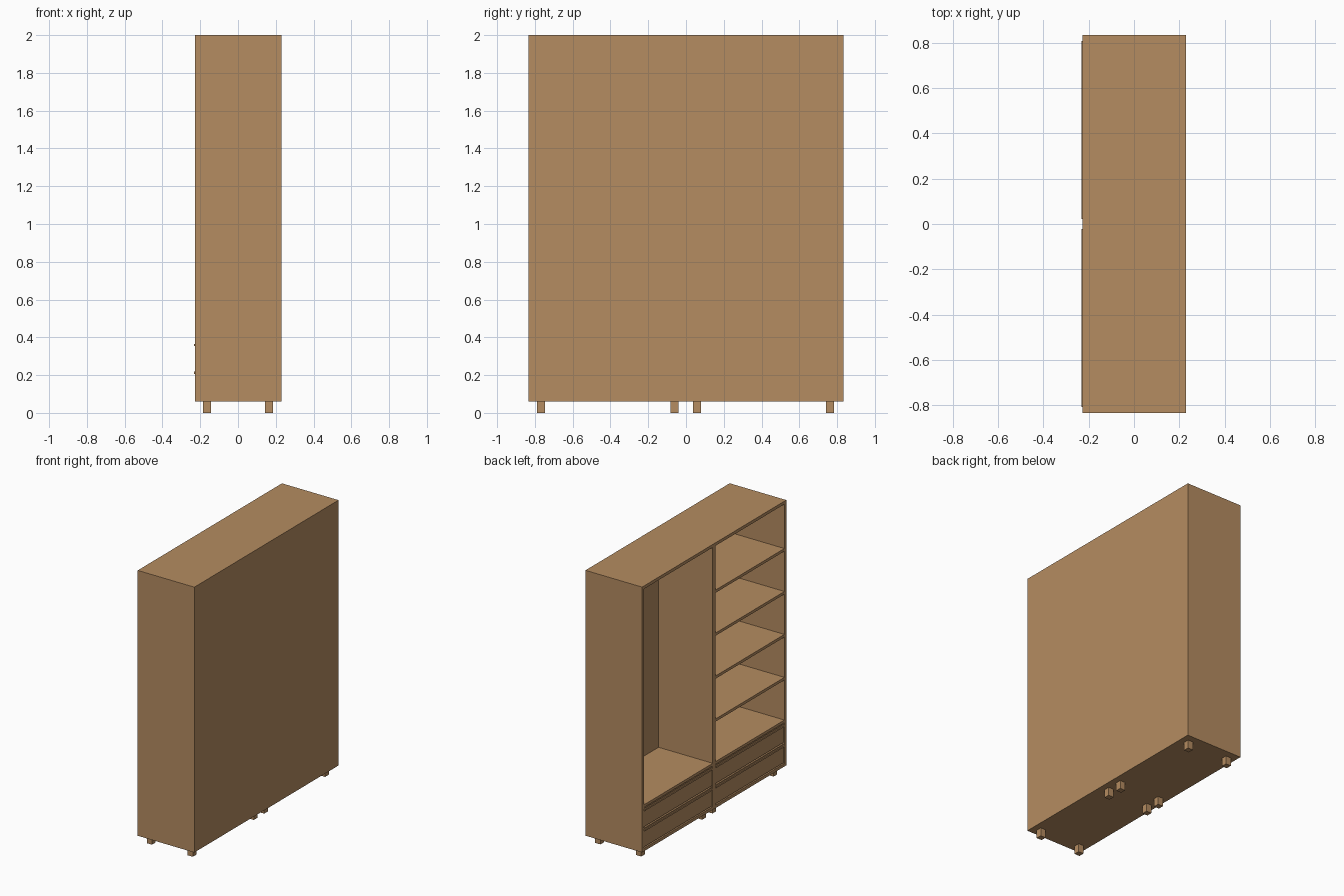
import bpy

if "Cube" in bpy.data.objects:
    bpy.data.objects.remove(bpy.data.objects["Cube"])

# single wood colour
wood = bpy.data.materials.new("warm_wood")
wood.diffuse_color = (0.462, 0.262, 0.119, 1)
wood.use_nodes = True
wood.node_tree.nodes["Principled BSDF"].inputs["Base Color"].default_value = wood.diffuse_color


def box(name, x, y, z):
    """Box from (min, max) ranges on each axis."""
    vs = [(a, b, c) for a in x for b in y for c in z]
    fs = [(0, 1, 3, 2), (4, 6, 7, 5), (0, 4, 5, 1),
          (2, 3, 7, 6), (0, 2, 6, 4), (1, 5, 7, 3)]
    me = bpy.data.meshes.new(name)
    me.from_pydata(vs, [], fs)
    me.materials.append(wood)
    ob = bpy.data.objects.new(name, me)
    bpy.context.collection.objects.link(ob)
    return ob


F, B = -0.228, 0.23          # open front and back (x)
W, T = 0.833, 0.022          # half width (y), board thickness
Z0, Z1 = 0.06, 2.0
IN = 0.21                    # inner face of the back panel
D = 0.017                    # half thickness of the divider

# carcass
box("top_panel", (F, B), (-W, W), (Z1 - T, Z1))
box("bottom_panel", (F, B), (-W, W), (Z0, Z0 + T))
box("back_panel", (IN, B), (-W, W), (Z0 + T, Z1 - T))
box("shelf_side", (F, IN), (-W, -W + T), (Z0 + T, Z1 - T))
box("hanging_side", (F, IN), (W - T, W), (Z0 + T, Z1 - T))
box("divider", (F, IN), (-D, D), (Z0 + T, Z1 - T))

bays = {"shelf_bay": (-W + T, -D), "hanging_bay": (D, W - T)}

# drawers, with a thin pull lip along each front
for bay, (y0, y1) in bays.items():
    box(bay + "_drawer_cover", (F, IN), (y0, y1), (0.38, 0.40))
    for i, (z0, z1) in enumerate(((0.088, 0.226), (0.236, 0.374))):
        n = f"{bay}_drawer_{i + 1}"
        box(n + "_front", (F + 0.004, F + 0.022),
            (y0 + 0.004, y1 - 0.004), (z0, z1))
        box(n + "_body", (F + 0.022, IN - 0.02),
            (y0 + 0.015, y1 - 0.015), (z0 + 0.01, z1 - 0.02))
        box(n + "_lip", (F - 0.004, F + 0.004),
            (y0 + 0.004, y1 - 0.004), (z1 - 0.02, z1 - 0.008))

# open shelves
y0, y1 = bays["shelf_bay"]
for i in range(4):
    z = 0.702 + i * 0.314
    box(f"shelf_{i + 1}", (F, IN), (y0, y1), (z - 0.01, z + 0.01))

# feet
for x in (-0.165, 0.165):
    for y in (-0.767, -0.062, 0.058, 0.762):
        box("foot", (x - 0.021, x + 0.021), (y - 0.021, y + 0.021), (0, Z0))
